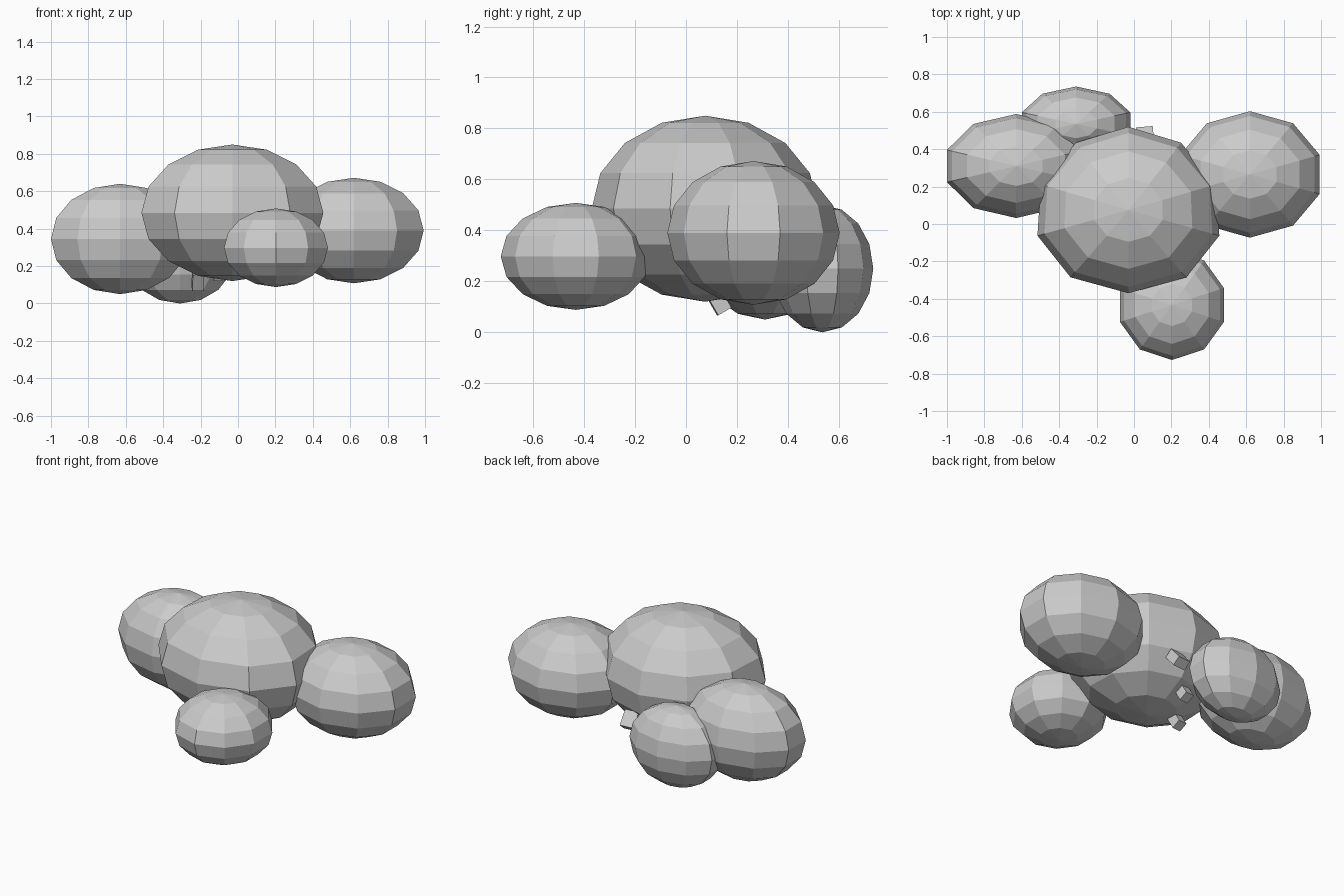
import bpy, bmesh
from math import radians
from mathutils import Matrix, Euler, Vector

if "Cube" in bpy.data.objects:
    bpy.data.objects.remove(bpy.data.objects["Cube"])


def finish(name, bm, loc):
    me = bpy.data.meshes.new(name)
    bm.to_mesh(me)
    bm.free()
    ob = bpy.data.objects.new(name, me)
    ob.location = loc
    bpy.context.collection.objects.link(ob)
    return ob


def puff(name, loc, radii, taper=0.0):
    """Ten-sided, eight-ring flat-shaded ellipsoid with a corner facing the front."""
    bm = bmesh.new()
    bmesh.ops.create_uvsphere(bm, u_segments=10, v_segments=8, radius=1)
    if max(v.co.y for v in bm.verts) < 0.999:
        bmesh.ops.rotate(bm, verts=bm.verts, matrix=Matrix.Rotation(radians(18), 3, 'Z'))
    for v in bm.verts:
        v.co.x *= 1 - taper * v.co.y
    bmesh.ops.scale(bm, verts=bm.verts, vec=Vector(radii))
    return finish(name, bm, loc)


def stub(name, loc, size, rot):
    """Small block poking out of the underside."""
    bm = bmesh.new()
    bmesh.ops.create_cube(bm, size=1)
    bmesh.ops.scale(bm, verts=bm.verts, vec=Vector(size))
    ob = finish(name, bm, loc)
    ob.rotation_euler = Euler([radians(a) for a in rot])
    return ob


# Rounded clumps
puff("main_clump", (-0.03, 0.075, 0.485), (0.502, 0.445, 0.365), 0.06)
puff("right_clump", (0.62, 0.265, 0.39), (0.392, 0.338, 0.282))
puff("left_clump", (-0.63, 0.31, 0.345), (0.389, 0.278, 0.295))
puff("back_clump", (-0.31, 0.535, 0.25), (0.305, 0.2, 0.25))
puff("front_clump", (0.203, -0.433, 0.298), (0.292, 0.294, 0.21))

# Small blocks under the main clump
stub("front_stub", (-0.215, 0.125, 0.125), (0.06, 0.06, 0.10), (30, 0, 5))
stub("middle_stub", (-0.10, 0.33, 0.175), (0.06, 0.06, 0.09), (30, 0, 5))
stub("back_stub", (0.06, 0.465, 0.28), (0.09, 0.06, 0.10), (40, 0, 5))
